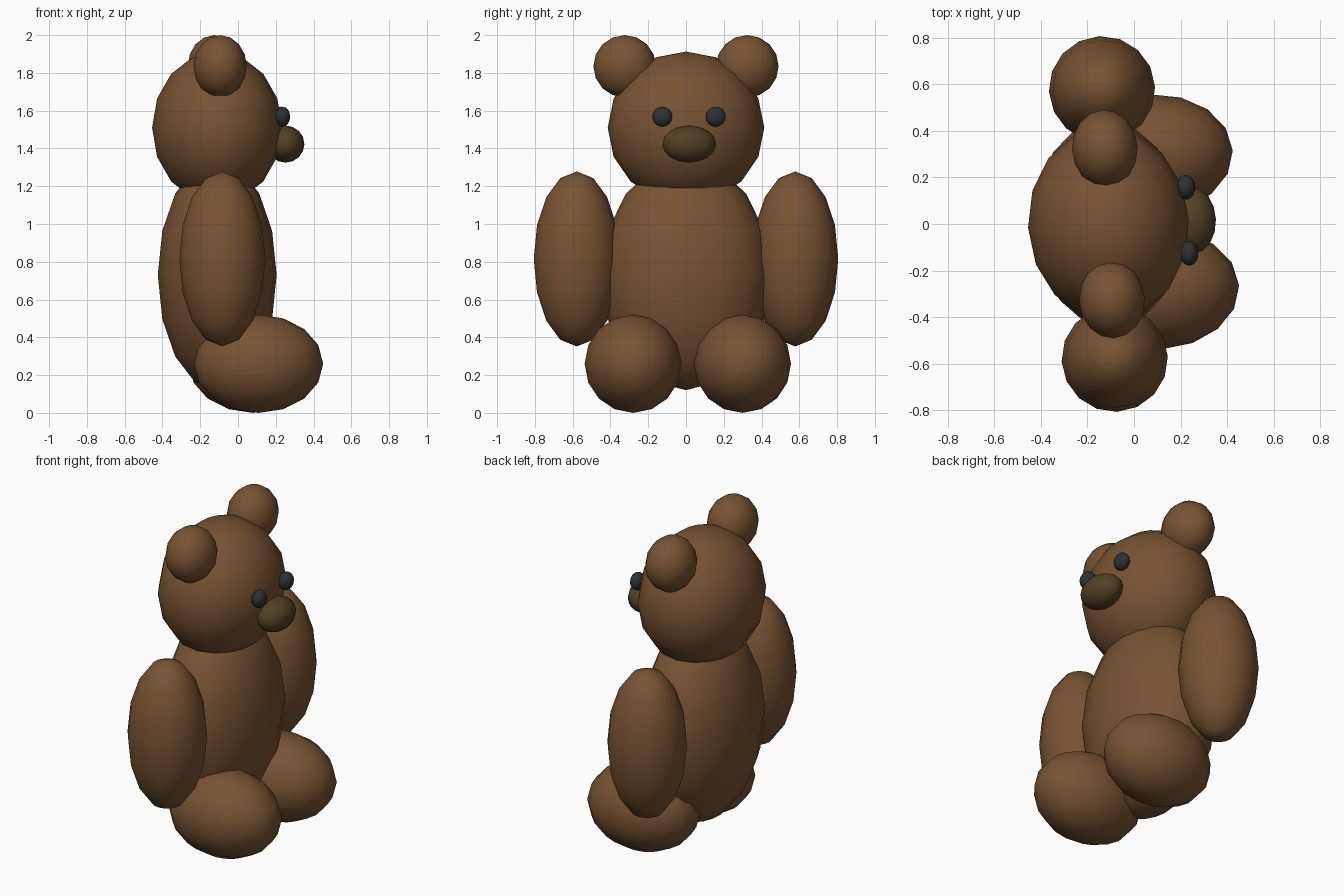
import bpy
import bmesh
from mathutils import Matrix, Vector

if "Cube" in bpy.data.objects:
    bpy.data.objects.remove(bpy.data.objects["Cube"])


def material(name, colour):
    mat = bpy.data.materials.new(name)
    mat.diffuse_color = (*colour, 1.0)
    mat.use_nodes = True
    mat.node_tree.nodes["Principled BSDF"].inputs["Base Color"].default_value = mat.diffuse_color
    return mat


brown = material("brown_fur", (0.188, 0.087, 0.032))
olive = material("dark_olive_brown", (0.084, 0.051, 0.016))
black = material("soft_black", (0.027, 0.030, 0.034))

# The toy faces +x, turned very slightly about its own upright axis
PLACE = Matrix.Translation((-0.11, 0, 0)) @ Matrix.Rotation(0.047, 4, 'Z')


def ball(name, centre, radii, mat):
    """Coarse smooth-shaded ellipsoid: 16 segments, 8 rings."""
    bm = bmesh.new()
    bmesh.ops.create_uvsphere(bm, u_segments=16, v_segments=8, radius=1)
    scale = Matrix.Diagonal(Vector((*radii, 1.0)))
    bm.transform(PLACE @ Matrix.Translation(centre) @ scale)
    for f in bm.faces:
        f.smooth = True
    mesh = bpy.data.meshes.new(name)
    bm.to_mesh(mesh)
    bm.free()
    mesh.materials.append(mat)
    bpy.context.collection.objects.link(bpy.data.objects.new(name, mesh))


def pair(name, centre, radii, mat):
    x, y, z = centre
    ball(name + "_left", (x, y, z), radii, mat)
    ball(name + "_right", (x, -y, z), radii, mat)


# Torso and head
ball("body", (0, 0, 0.73), (0.315, 0.45, 0.61), brown)
ball("head", (0, 0, 1.51), (0.345, 0.415, 0.403), brown)

# Limbs and ears
pair("arm", (0, 0.579, 0.815), (0.228, 0.228, 0.463), brown)
pair("leg", (0.205, 0.29, 0.26), (0.343, 0.257, 0.26), brown)
pair("ear", (0, 0.325, 1.835), (0.141, 0.166, 0.165), brown)

# Face
pair("eye", (0.34, 0.142, 1.568), (0.04, 0.053, 0.053), black)
ball("snout", (0.362, 0, 1.423), (0.1, 0.143, 0.098), olive)
